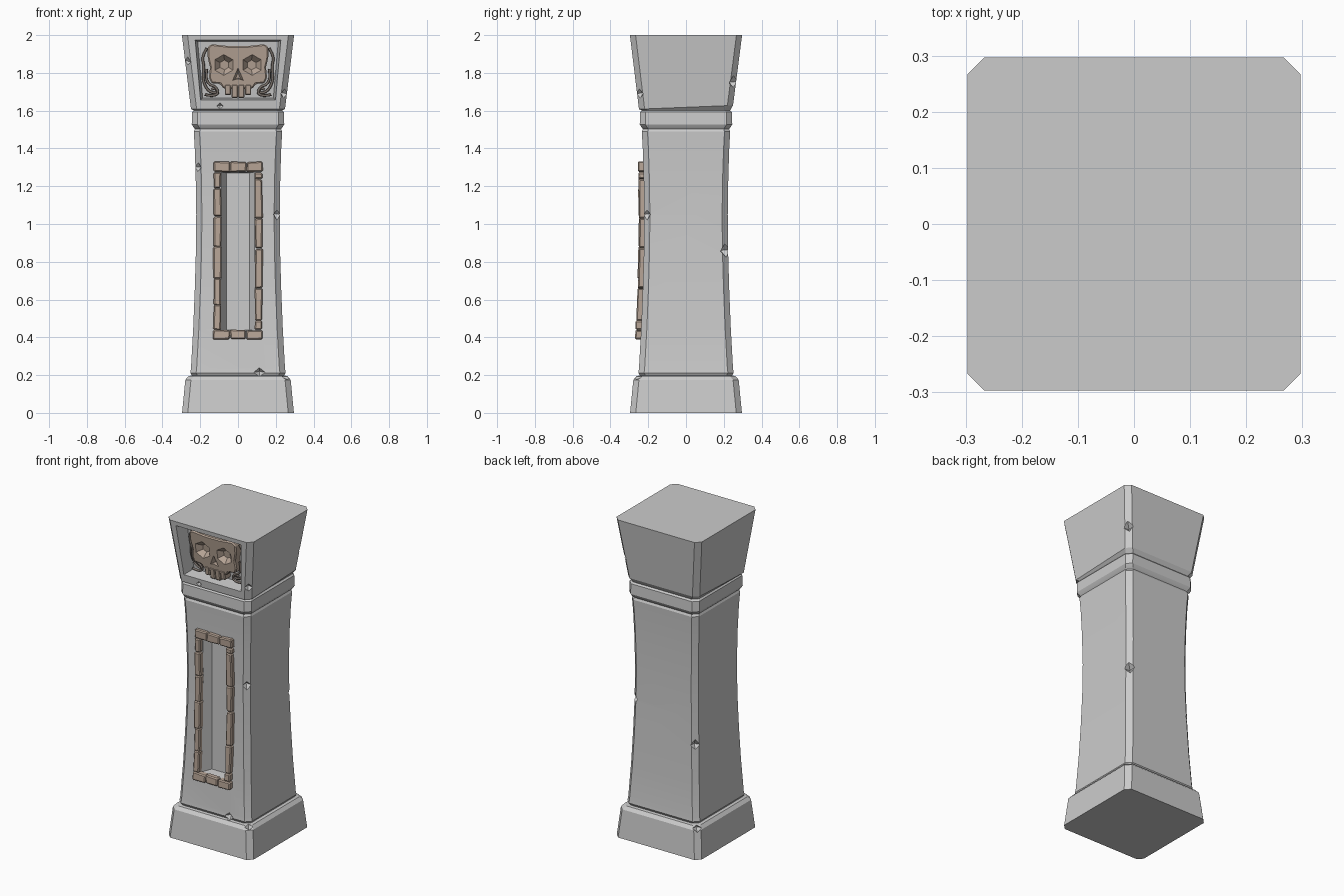
import bpy, bmesh, math, random
from mathutils import Matrix

if "Cube" in bpy.data.objects:
    bpy.data.objects.remove(bpy.data.objects["Cube"])

random.seed(4)

# z, half width, tilt towards the back: one loft for plinth, shaft, collar and capital
SECTIONS = [(0, .296, 0), (.175, .279, 0), (.195, .262, 0), (.198, .244, 0), (.212, .252, 0),
            (.235, .249, 0), (.45, .237, 0), (.65, .229, 0), (.85, .223, 0), (1.05, .221, 0),
            (1.25, .224, 0), (1.40, .229, 0), (1.49, .234, 0), (1.503, .228, 0), (1.515, .238, 0),
            (1.528, .245, 0), (1.592, .243, 0), (1.602, .234, 0), (1.618, .249, .04), (2.0, .297, 0)]
CHAMFER = .03


def half(z):
    for (z0, h0, _), (z1, h1, _) in zip(SECTIONS, SECTIONS[1:]):
        if z <= z1:
            return h0 + (h1 - h0) * (z - z0) / (z1 - z0)
    return SECTIONS[-1][1]


def cap_y(z):
    return -(.249 + .126 * (z - 1.618))


def material(name, rgb):
    m = bpy.data.materials.new(name)
    m.diffuse_color = (*rgb, 1)
    m.use_nodes = True
    m.node_tree.nodes["Principled BSDF"].inputs["Base Color"].default_value = m.diffuse_color
    return m


def make(name, bm, mat=None):
    bmesh.ops.recalc_face_normals(bm, faces=bm.faces)
    me = bpy.data.meshes.new(name)
    bm.to_mesh(me)
    bm.free()
    ob = bpy.data.objects.new(name, me)
    bpy.context.collection.objects.link(ob)
    if mat:
        me.materials.append(mat)
    return ob


def loft(bm, rings):
    vs = [[bm.verts.new(p) for p in r] for r in rings]
    n = len(vs[0])
    for a, b in zip(vs, vs[1:]):
        for i in range(n):
            bm.faces.new((a[i], a[(i + 1) % n], b[(i + 1) % n], b[i]))
    bm.faces.new(vs[0][::-1])
    bm.faces.new(vs[-1])


def prism(name, outline, front, back, mat=None, inner=None):
    """Solid between an (x, z) outline at depth front(z) and one at back(z)."""
    bm = bmesh.new()
    loft(bm, [[(x, front(z), z) for x, z in outline],
              [(x, back(z), z) for x, z in (inner or outline)]])
    return make(name, bm, mat)


def rect(x0, x1, z0, z1):
    return [(x0, z0), (x1, z0), (x1, z1), (x0, z1)]


def apply(ob, kind, **props):
    m = ob.modifiers.new(kind.lower(), kind)
    for k, v in props.items():
        setattr(m, k, v)
    bpy.context.view_layer.objects.active = ob
    bpy.ops.object.modifier_apply(modifier=m.name)


def cut(ob, cutter):
    cutter.hide_render = True
    apply(ob, 'BOOLEAN', operation='DIFFERENCE', solver='EXACT', object=cutter)
    bpy.data.objects.remove(cutter)


brown = material("carved_brown", (.48, .38, .31))
dark = material("dark_brown", (.2, .17, .15))

# Stone pillar body
bm = bmesh.new()
rings = []
for z, h, tilt in SECTIONS:
    k = h - CHAMFER
    ring = [(k, -h), (h, -k), (h, k), (k, h), (-k, h), (-h, k), (-h, -k), (-k, -h)]
    rings.append([(x, y, z + tilt * y) for x, y in ring])
loft(bm, rings)
pillar = make("stone_pillar", bm)

# Slot in the shaft and niche in the capital
cut(pillar, prism("slot_cutter", rect(-.115, .115, .43, 1.28), lambda z: -.27, lambda z: -.175,
                  inner=rect(-.06, .06, .44, 1.27)))
cut(pillar, prism("niche_cutter", [(-.201, 1.655), (.201, 1.655), (.23, 1.975), (-.23, 1.975)],
                  lambda z: cap_y(z) - .02, lambda z: cap_y(z) + .085,
                  inner=[(-.187, 1.667), (.187, 1.667), (.213, 1.965), (-.213, 1.965)]))

# Chips knocked out of the edges: side x, side y, z, size
CHIPS = [(1, -1, 1.05, .03), (-1, -1, 1.30, .028), (-1, -1, 1.86, .025), (1, -1, 1.69, .028),
         (1, 1, .86, .04), (1, 1, 1.75, .036), (-1, 1, .68, .034), (-1, 1, .185, .03),
         (1, -1, .19, .026), (.45, -1, .215, .03), (-.38, -1, 1.625, .018)]
bm = bmesh.new()
for sx, sy, z, r in CHIPS:
    h = half(z) - (.012 if abs(sx) == 1 else 0)
    turn = math.pi / 4 if abs(sx) == 1 else 0
    bmesh.ops.create_uvsphere(bm, u_segments=4, v_segments=2, radius=r, matrix=(
        Matrix.Translation((sx * h, sy * h, z)) @ Matrix.Rotation(turn, 4, 'Z')
        @ Matrix.Rotation(.15, 4, 'X')))
cut(pillar, make("chip_cutter", bm))
bpy.ops.object.select_all(action='DESELECT')
pillar.select_set(True)
bpy.context.view_layer.objects.active = pillar
bpy.ops.object.shade_smooth_by_angle(angle=math.radians(18))


# Brick frame round the slot
def brick(name, x0, x1, z0, z1):
    out = .027 + random.uniform(-.003, .004)
    j = lambda: random.uniform(-.003, .003)
    pts = [(x + j(), z + j()) for x, z in rect(x0 + .001, x1 - .001, z0 + .001, z1 - .001)]
    ob = prism(name, pts, lambda z: -half(z) - out, lambda z: -half(z) + .012, brown)
    apply(ob, 'BEVEL', width=.006, segments=1)


for side, name, joints in ((-1, "left", [.44, .57, .71, .88, 1.04, 1.19, 1.275]),
                           (1, "right", [.44, .49, .66, .87, 1.03, 1.24, 1.275])):
    for i, (z0, z1) in enumerate(zip(joints, joints[1:])):
        x0, x1 = sorted((side * .088, side * .13))
        brick(f"frame_{name}_brick_{i + 1}", x0, x1, z0, z1)
for name, z0, z1 in (("bottom", .39, .44), ("top", 1.275, 1.33)):
    for i, (x0, x1) in enumerate(((-.132, -.043), (-.043, .043), (.043, .132))):
        brick(f"frame_{name}_brick_{i + 1}", x0, x1, z0, z1)

# Skull carving
right = [(.05, 1.942), (.14, 1.952), (.162, 1.935), (.16, 1.88), (.148, 1.83), (.154, 1.775),
         (.14, 1.745), (.095, 1.742), (.075, 1.715)]
skull = prism("skull", right + [(-x, z) for x, z in reversed(right)],
              lambda z: cap_y(z) + .032, lambda z: cap_y(z) + .09, brown)
apply(skull, 'BEVEL', width=.007, segments=1, limit_method='ANGLE')


def hexagon(cx, cz, r):
    return [(cx + r * math.cos(math.radians(60 * i + 30)), cz + r * math.sin(math.radians(60 * i + 30)))
            for i in range(6)]


for s in (-1, 1):
    cut(skull, prism("eye_cutter", hexagon(s * .076, 1.842, .064), lambda z: cap_y(z) + .022,
                     lambda z: cap_y(z) + .065, inner=hexagon(s * .072, 1.842, .026)))
cut(skull, prism("nose_cutter", [(-.034, 1.758), (0, 1.768), (.034, 1.758), (0, 1.835)],
                 lambda z: cap_y(z) + .022, lambda z: cap_y(z) + .06,
                 inner=[(-.014, 1.768), (0, 1.772), (.014, 1.768), (0, 1.80)]))

# Teeth
for i, (x, w, z0) in enumerate(((-.054, .032, 1.682), (-.018, .034, 1.668),
                                (.018, .034, 1.668), (.054, .032, 1.682))):
    tooth = prism(f"tooth_{i + 1}", rect(x - w / 2, x + w / 2, z0, 1.738),
                  lambda z: cap_y(z) + .029, lambda z: cap_y(z) + .088, brown)
    apply(tooth, 'BEVEL', width=.005, segments=1)

# Curled tendrils beside the skull
STRANDS = [[(.165, 1.93), (.192, 1.89), (.178, 1.83), (.188, 1.77), (.165, 1.71), (.125, 1.69),
            (.11, 1.705), (.125, 1.722), (.14, 1.712)],
           [(.165, 1.82), (.172, 1.77), (.15, 1.735), (.12, 1.73), (.10, 1.69), (.14, 1.676),
            (.175, 1.685)]]
for s, side in ((-1, "left"), (1, "right")):
    for i, path in enumerate(STRANDS):
        cu = bpy.data.curves.new("tendril", 'CURVE')
        cu.dimensions = '3D'
        cu.bevel_depth, cu.bevel_resolution, cu.resolution_u = .007, 1, 3
        cu.use_fill_caps = True
        sp = cu.splines.new('NURBS')
        sp.points.add(len(path) - 1)
        sp.use_endpoint_u, sp.order_u = True, 3
        for p, (x, z) in zip(sp.points, path):
            p.co = (s * x, cap_y(z) + .068 - .012 * i, z, 1)
        cu.materials.append(dark)
        ob = bpy.data.objects.new(f"tendril_{side}_{i + 1}", cu)
        bpy.context.collection.objects.link(ob)
        bpy.ops.object.select_all(action='DESELECT')
        ob.select_set(True)
        bpy.context.view_layer.objects.active = ob
        bpy.ops.object.convert(target='MESH')
